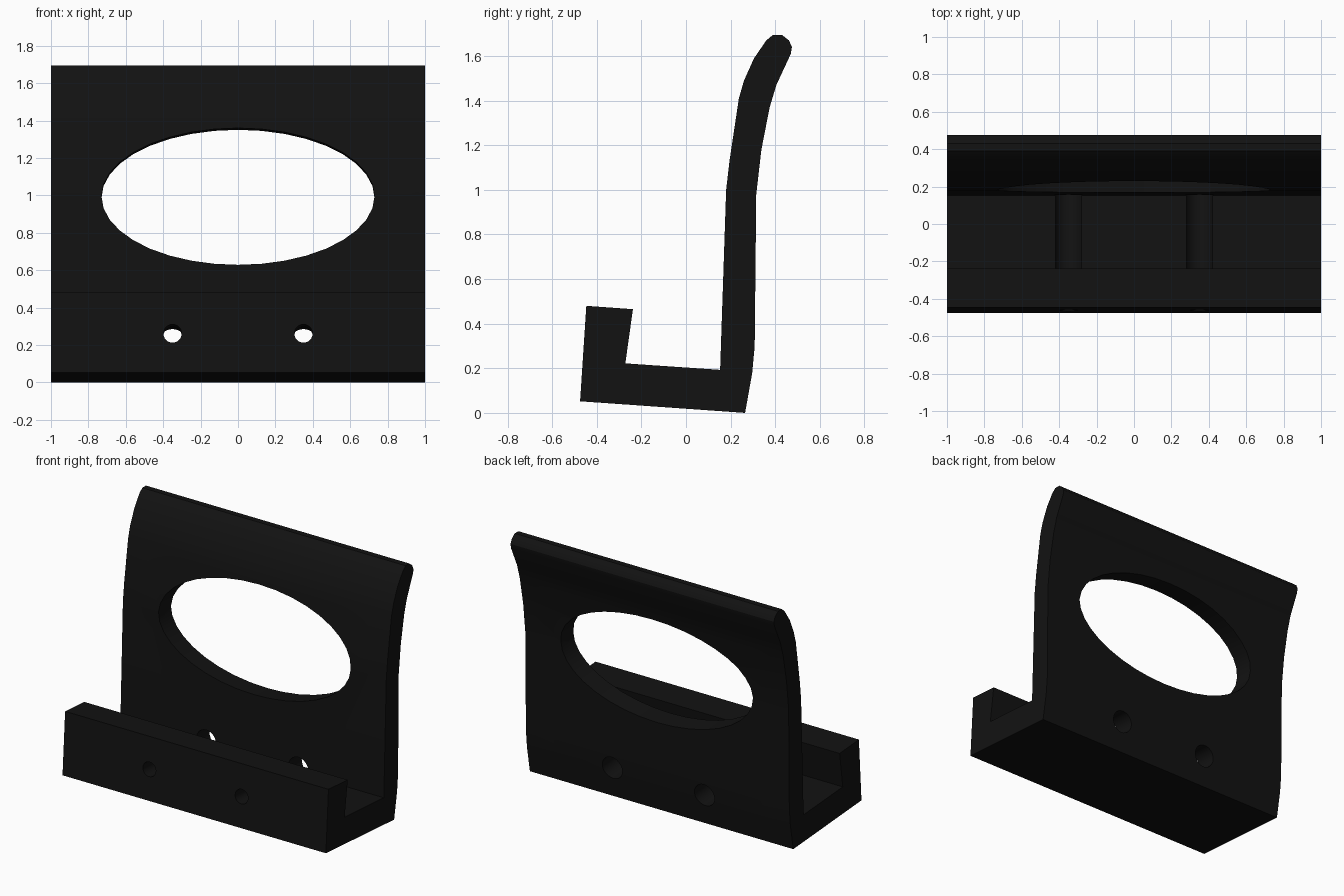
import bpy, bmesh, math
from mathutils import Matrix, Vector

if "Cube" in bpy.data.objects:
    bpy.data.objects.remove(bpy.data.objects["Cube"])

TILT = math.radians(-3.9)  # the holes follow the slope of the base


def make_object(name, bm):
    bmesh.ops.recalc_face_normals(bm, faces=bm.faces[:])
    mesh = bpy.data.meshes.new(name)
    bm.to_mesh(mesh)
    bm.free()
    ob = bpy.data.objects.new(name, mesh)
    bpy.context.collection.objects.link(ob)
    return ob


def hole_cutter(name, x, z, y0, y1, rx, rz, segments):
    """Elliptical rod from y0 to y1, tilted; z is its height at y = 0."""
    bm = bmesh.new()
    bmesh.ops.create_cone(bm, cap_ends=True, segments=segments,
                          radius1=1, radius2=1, depth=1)
    mid = (y0 + y1) / 2
    m = (Matrix.Translation((x, mid, z + mid * math.tan(TILT)))
         @ Matrix.Rotation(TILT, 4, 'X')
         @ Matrix.Diagonal((rx, y1 - y0, rz, 1))
         @ Matrix.Rotation(math.pi / 2, 4, 'X'))
    bm.transform(m)
    ob = make_object(name, bm)
    ob.hide_render = True
    return ob


# Side profile (y, z): base, curved back plate with rounded top, front lip
profile = [(-0.475, 0.052), (0.265, 0.0), (0.297, 0.18), (0.308, 0.30),
           (0.315, 0.98), (0.338, 1.18), (0.375, 1.37), (0.405, 1.47),
           (0.470, 1.61), (0.475, 1.64), (0.462, 1.67), (0.43, 1.695),
           (0.39, 1.695), (0.36, 1.67), (0.305, 1.59), (0.26, 1.49),
           (0.237, 1.41), (0.195, 1.13), (0.18, 1.0), (0.153, 0.193),
           (-0.272, 0.222), (-0.238, 0.465), (-0.447, 0.48)]
bm = bmesh.new()
face = bm.faces.new([bm.verts.new((-1, y, z)) for y, z in profile])
ext = bmesh.ops.extrude_face_region(bm, geom=[face])
bmesh.ops.translate(bm, vec=Vector((2, 0, 0)),
                    verts=[v for v in ext["geom"] if isinstance(v, bmesh.types.BMVert)])
bracket = make_object("hook_bracket", bm)

# Near-black finish
black = bpy.data.materials.new("black")
black.diffuse_color = (0.006, 0.006, 0.006, 1)
black.use_nodes = True
black.node_tree.nodes["Principled BSDF"].inputs["Base Color"].default_value = black.diffuse_color
bracket.data.materials.append(black)

# Large oval opening, screw holes in the lip, wider access bores in the back
cutters = [hole_cutter("oval_opening_cutter", 0, 1.008, -0.1, 0.7, 0.73, 0.367, 36)]
for x in (-0.35, 0.35):
    cutters.append(hole_cutter("screw_hole_cutter", x, 0.23, -0.7, -0.1, 0.049, 0.049, 24))
    cutters.append(hole_cutter("access_bore_cutter", x, 0.23, -0.262, 0.6, 0.076, 0.076, 24))

bpy.context.view_layer.objects.active = bracket
bracket.select_set(True)
for c in cutters:
    c.data.materials.append(black)
    mod = bracket.modifiers.new(c.name, 'BOOLEAN')
    mod.operation = 'DIFFERENCE'
    mod.solver = 'EXACT'
    mod.object = c
    bpy.ops.object.modifier_apply(modifier=mod.name)
    bpy.data.objects.remove(c)

bpy.ops.object.shade_smooth_by_angle(angle=math.radians(30))
